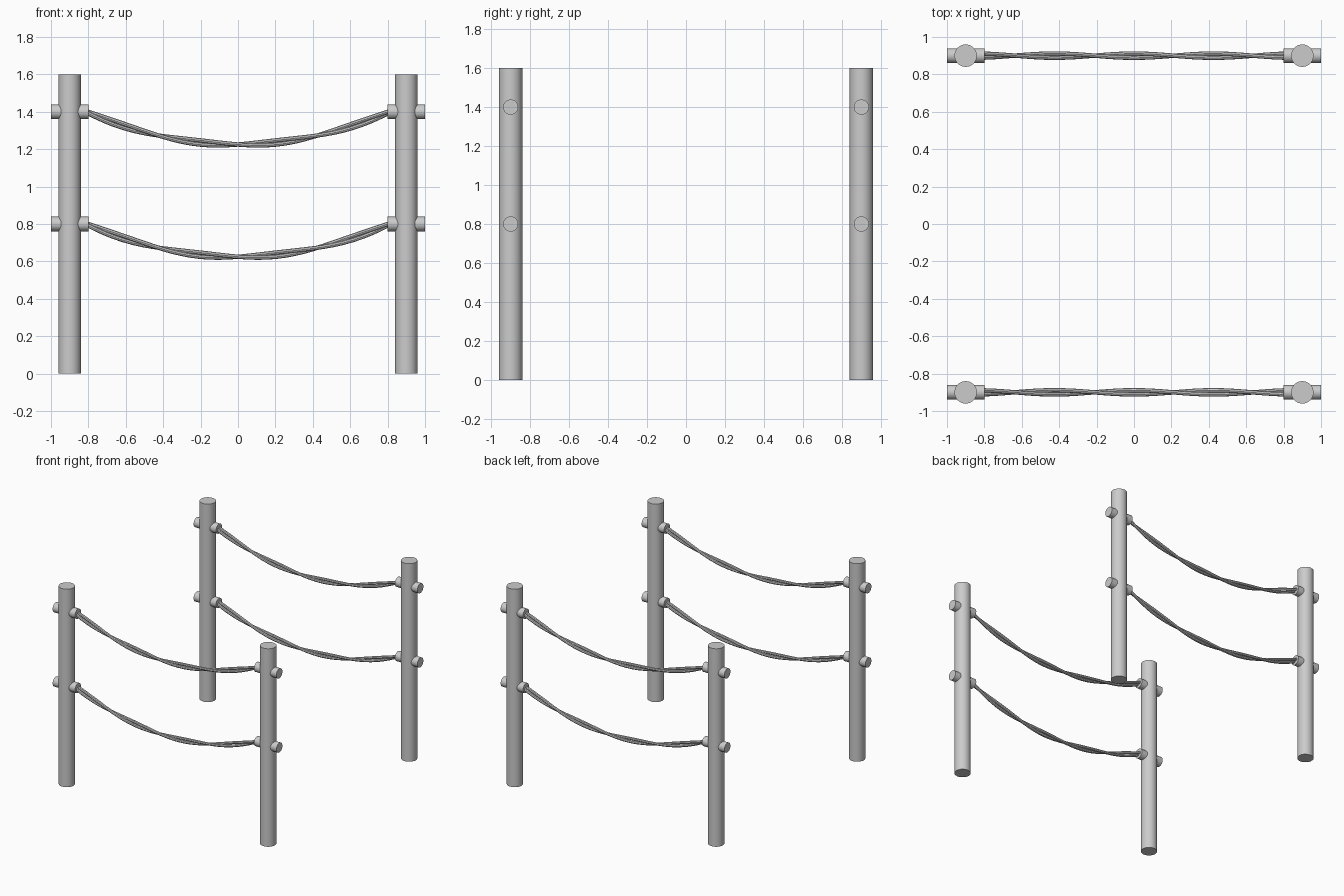
import bpy, math
from mathutils import Vector

if "Cube" in bpy.data.objects:
    bpy.data.objects.remove(bpy.data.objects["Cube"])

def finish(ob, name):
    ob.name = name
    bpy.ops.object.shade_smooth_by_angle(angle=math.radians(40))

def cylinder(name, r, depth, loc, rot=(0, 0, 0)):
    bpy.ops.mesh.primitive_cylinder_add(vertices=32, radius=r, depth=depth, location=loc, rotation=rot)
    finish(bpy.context.object, name)

# sagging centre line with two twisted strands around it
HALF, SAG, R, N = 0.81, 0.175, 0.0115, 32

def strand(name, y, z, phase):
    cu = bpy.data.curves.new(name, 'CURVE')
    cu.dimensions = '3D'
    cu.bevel_depth = R
    cu.bevel_resolution = 2
    cu.use_fill_caps = True
    sp = cu.splines.new('POLY')
    sp.points.add(N)
    for i in range(N + 1):
        u = -1 + 2 * i / N
        x = HALF * u
        slope = 2 * SAG * u / HALF
        normal = Vector((-slope, 0, 1)).normalized()
        a = phase + math.pi * x / 0.425
        p = Vector((x, y, z - SAG + SAG * u * u))
        p += R * (math.cos(a) * Vector((0, 1, 0)) + math.sin(a) * normal)
        sp.points[i].co = (*p, 1)
    ob = bpy.data.objects.new(name, cu)
    bpy.context.collection.objects.link(ob)
    bpy.ops.object.select_all(action='DESELECT')
    ob.select_set(True)
    bpy.context.view_layer.objects.active = ob
    bpy.ops.object.convert(target='MESH')
    finish(bpy.context.object, name)

for y, side in ((-0.9, "front"), (0.9, "back")):
    # posts with cross pegs
    for x, end in ((-0.9, "left"), (0.9, "right")):
        cylinder(f"{side}_{end}_post", 0.06, 1.6, (x, y, 0.8))
        for z, level in ((0.8, "lower"), (1.4, "upper")):
            cylinder(f"{side}_{end}_{level}_peg", 0.039, 0.2, (x, y, z), (0, math.pi / 2, 0))
    # ropes
    for z, level in ((0.8, "lower"), (1.4, "upper")):
        for k in range(2):
            strand(f"{side}_{level}_rope_strand_{k + 1}", y, z, k * math.pi)
